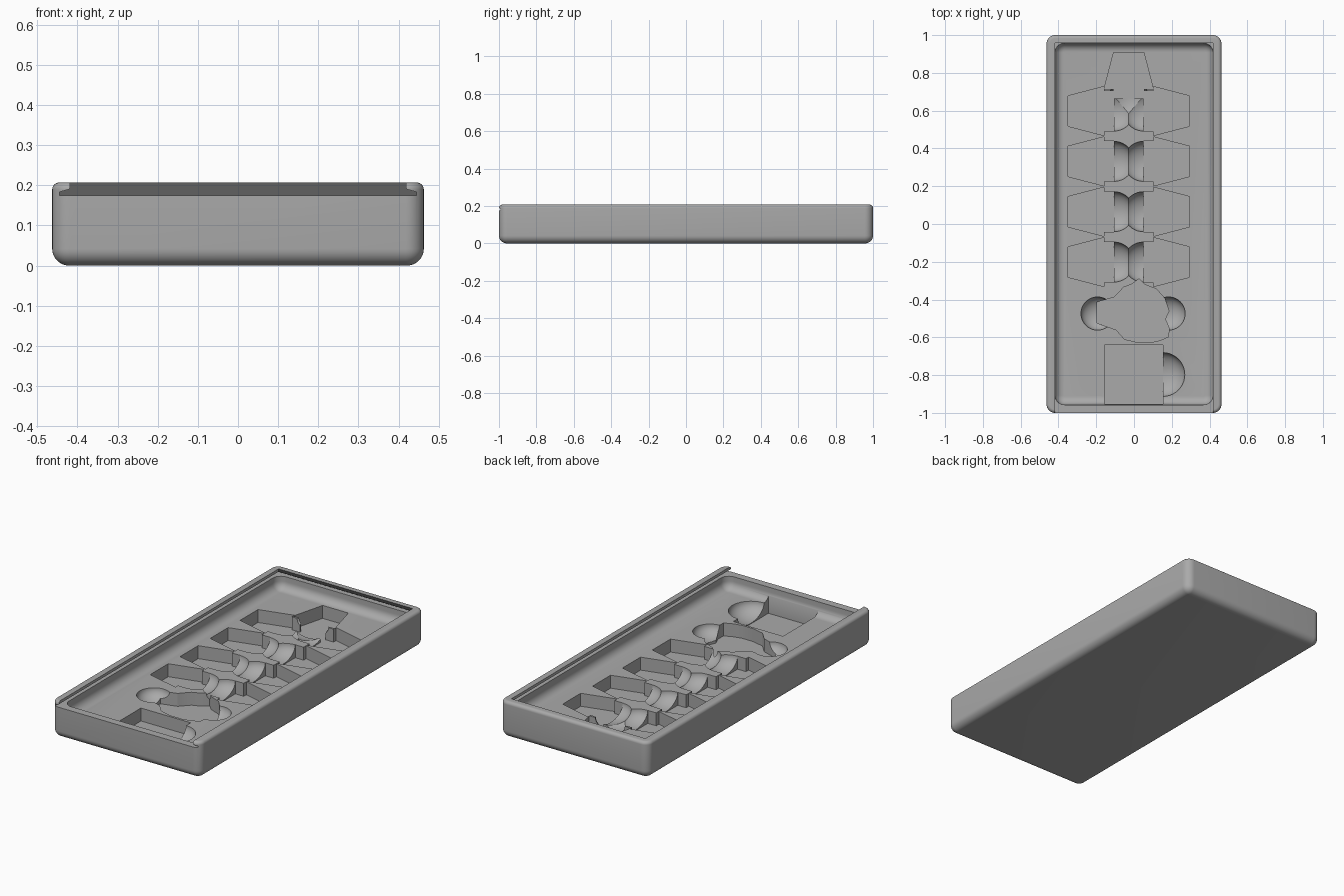
import bpy, bmesh, math
from mathutils import Matrix

if "Cube" in bpy.data.objects:
    bpy.data.objects.remove(bpy.data.objects["Cube"])

FLOOR, POCKET = 0.103, 0.03      # tray floor and pocket bottom heights
CX = -0.028                      # centre line of the pocket rows

grey = bpy.data.materials.new("grey plastic")
grey.diffuse_color = (0.4, 0.4, 0.4, 1)
grey.use_nodes = True
grey.node_tree.nodes["Principled BSDF"].inputs["Base Color"].default_value = grey.diffuse_color


def finish(name, bm):
    bmesh.ops.recalc_face_normals(bm, faces=bm.faces)
    me = bpy.data.meshes.new(name)
    bm.to_mesh(me)
    bm.free()
    me.materials.append(grey)
    ob = bpy.data.objects.new(name, me)
    bpy.context.collection.objects.link(ob)
    return ob


def loft(name, rings):
    """Closed solid through rings of 3D points."""
    bm = bmesh.new()
    vs = [[bm.verts.new(p) for p in r] for r in rings]
    n = len(rings[0])
    for a, b in zip(vs, vs[1:]):
        for i in range(n):
            j = (i + 1) % n
            bm.faces.new((a[i], a[j], b[j], b[i]))
    bm.faces.new(vs[0][::-1])
    bm.faces.new(vs[-1])
    return finish(name, bm)


def rounded_block(name, hx, hy, r, profile, seg=8):
    """Rounded rectangle lofted through (inset, z) steps."""
    rings = []
    for inset, z in profile:
        q = max(r - inset, 0.002)
        ring = []
        for k, (sx, sy) in enumerate(((1, 1), (-1, 1), (-1, -1), (1, -1))):
            for s in range(seg + 1):
                a = math.pi / 2 * (k + s / seg)
                ring.append((sx * (hx - inset - q) + q * math.cos(a),
                             sy * (hy - inset - q) + q * math.sin(a), z))
        rings.append(ring)
    return loft(name, rings)


def fillet(r, z, up=1, seg=8):
    """(inset, z) steps of a quarter round; up=1 at a bottom edge, -1 at a top edge."""
    pts = []
    for s in range(seg + 1):
        a = math.pi / 2 * s / seg
        pts.append((r * (1 - math.sin(a)), z + up * r * (1 - math.cos(a))))
    return pts if up > 0 else pts[::-1]


def prism(name, pts, z0=POCKET, z1=0.15):
    return loft(name, [[(x, y, z) for x, y in pts] for z in (z0, z1)])


def scoop(x, y, r, depth):
    bm = bmesh.new()
    bmesh.ops.create_uvsphere(bm, u_segments=40, v_segments=24, radius=1)
    bm.transform(Matrix.Translation((x, y, FLOOR)) @ Matrix.Diagonal((r, r, depth, 1)))
    return finish("finger_scoop", bm)


# outer shell
tray = rounded_block("tray", 0.463, 1.0, 0.045,
                     fillet(0.042, 0) + fillet(0.018, 0.207, -1))
cutters = []

# main cavity with rounded floor edge
cutters.append(rounded_block("cavity", 0.418, 0.957, 0.05,
                             fillet(0.045, FLOOR) + [(0, 0.18)]))

# sliding lid slot: dovetail open at the front
slot = [(0.445, 0.175), (0.445, 0.183), (0.418, 0.191), (0.418, 0.25)]
slot += [(-x, z) for x, z in slot[::-1]]
back = [0.985 if abs(x) > 0.43 else 0.958 for x, z in slot]
cutters.append(loft("lid_slot", [[(x, -1.1, z) for x, z in slot],
                                 [(x, b, z) for (x, z), b in zip(slot, back)]]))

# repeated pocket: tapered head plus neck, pointing along an angle
head = [(0.322, -0.08), (0.322, 0.08), (0.13, 0.13), (0.13, 0.107), (0.078, 0.107),
        (0.078, -0.107), (0.13, -0.107), (0.13, -0.13)]


def shaped_pocket(cy, angle, neck=0.107):
    c, s = math.cos(angle), math.sin(angle)
    pts = [(u, math.copysign(neck, v) if abs(v) == 0.107 else v) for u, v in head]
    cutters.append(prism("pocket", [(CX + u * c - v * s, cy + u * s + v * c) for u, v in pts]))
    cutters.append(scoop(CX + 0.078 * c, cy + 0.078 * s, 0.106, 0.068))


for i in range(4):
    cy = 0.598 - 0.2665 * i
    shaped_pocket(cy, 0)
    shaped_pocket(cy, math.pi)
shaped_pocket(0.586, math.pi / 2, 0.08)

# irregular pocket with finger scoops
blob = [(0.026, -0.29), (0.06, -0.322), (0.12, -0.345), (0.163, -0.395), (0.185, -0.46),
        (0.165, -0.503), (0.185, -0.55), (0.183, -0.597), (0.135, -0.617), (0.09, -0.627),
        (0.02, -0.627), (-0.05, -0.61), (-0.095, -0.56), (-0.195, -0.525), (-0.195, -0.413),
        (-0.105, -0.388), (-0.055, -0.335), (-0.01, -0.318)]
cutters.append(prism("irregular_pocket", blob))
cutters += [scoop(-0.193, -0.474, 0.088, 0.06), scoop(0.183, -0.474, 0.088, 0.06)]

# square pocket with finger scoops
cutters.append(prism("square_pocket", [(-0.157, -0.952), (0.153, -0.952),
                                       (0.153, -0.64), (-0.157, -0.64)]))
cutters += [scoop(-0.157, -0.797, 0.116, 0.07), scoop(0.153, -0.797, 0.116, 0.07)]

# carve everything out of the shell
bpy.context.view_layer.objects.active = tray
for c in cutters:
    m = tray.modifiers.new("cut", 'BOOLEAN')
    m.object, m.operation, m.solver = c, 'DIFFERENCE', 'EXACT'
    bpy.ops.object.modifier_apply(modifier=m.name)
    bpy.data.objects.remove(c)

bpy.ops.object.select_all(action='DESELECT')
tray.select_set(True)
bpy.ops.object.shade_smooth_by_angle(angle=math.radians(30))
